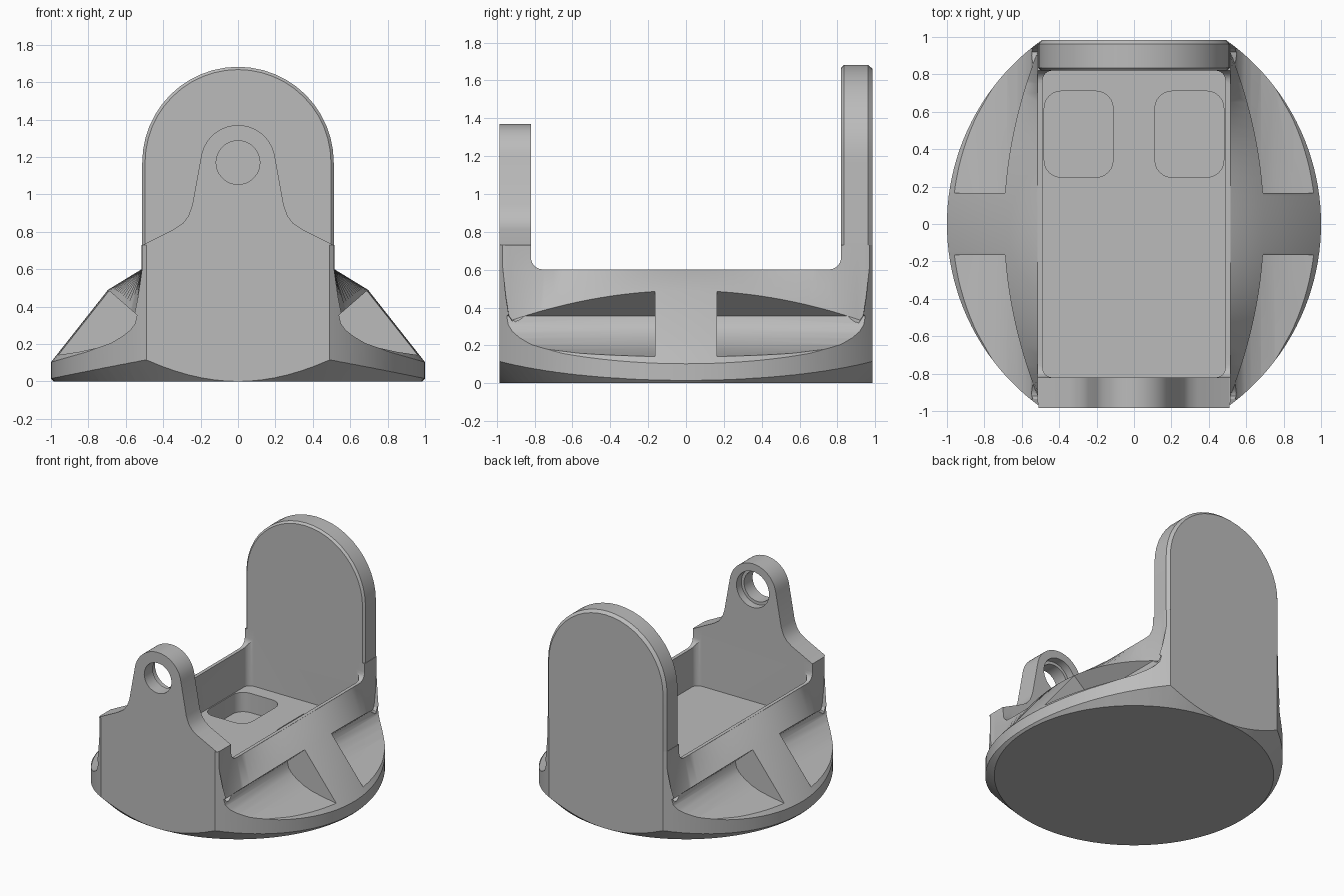
import bpy, bmesh
from math import sin, cos, pi, sqrt, radians

if "Cube" in bpy.data.objects:
    bpy.data.objects.remove(bpy.data.objects["Cube"])

GREY = (0.5, 0.5, 0.5, 1)
mat = bpy.data.materials.new("plain grey")
mat.use_nodes = True
mat.diffuse_color = GREY
mat.node_tree.nodes["Principled BSDF"].inputs["Base Color"].default_value = GREY

END = 0.985     # outer face of both end walls
INNER = 0.82    # inner face of both end walls
FLOOR = 0.30


def loft(name, sections):
    """Closed solid through matching rings of 3D points."""
    bm = bmesh.new()
    rings = [[bm.verts.new(p) for p in s] for s in sections]
    n = len(rings[0])
    for a, b in zip(rings, rings[1:]):
        for i in range(n):
            j = (i + 1) % n
            bm.faces.new((a[i], a[j], b[j], b[i]))
    bm.faces.new(rings[0])
    bm.faces.new(rings[-1])
    bmesh.ops.recalc_face_normals(bm, faces=bm.faces)
    me = bpy.data.meshes.new(name)
    bm.to_mesh(me)
    bm.free()
    me.materials.append(mat)
    ob = bpy.data.objects.new(name, me)
    bpy.context.collection.objects.link(ob)
    return ob


def prism_y(name, pts, y0, y1):
    return loft(name, [[(x, y, z) for x, z in pts] for y in (y0, y1)])


def arc(cx, cy, r, a0, a1, n):
    return [(cx + r * cos(radians(a0 + (a1 - a0) * i / n)),
             cy + r * sin(radians(a0 + (a1 - a0) * i / n))) for i in range(n + 1)]


def rounded_box(name, x0, x1, y0, y1, r, z0, z1):
    pts = (arc(x1 - r, y1 - r, r, 0, 90, 6) + arc(x0 + r, y1 - r, r, 90, 180, 6)
           + arc(x0 + r, y0 + r, r, 180, 270, 6) + arc(x1 - r, y0 + r, r, 270, 360, 6))
    return loft(name, [[(x, y, z) for x, y in pts] for z in (z0, z1)])


def boolean(ob, tool, operation="DIFFERENCE"):
    tool.hide_render = True
    mod = ob.modifiers.new("cut", "BOOLEAN")
    mod.operation, mod.solver, mod.object = operation, "EXACT", tool
    bpy.context.view_layer.objects.active = ob
    bpy.ops.object.modifier_apply(modifier=mod.name)
    bpy.data.objects.remove(tool)


# Body: lens-shaped plan with flared skirts, swept along y
FLARE = [(0.48, 0.66), (0.515, 0.6), (0.53, 0.48), (0.55, 0.36), (0.6, 0.285),
         (0.67, 0.215), (0.8, 0.16), (1.01, 0.1)]


def flare_height(x):
    for (xa, za), (xb, zb) in zip(FLARE, FLARE[1:]):
        if x <= xb:
            return za + (zb - za) * (x - xa) / (xb - xa)


def body_section(y, top):
    d = abs(y)
    xo = sqrt(1.206 ** 2 - d * d) - 0.206
    zo = flare_height(xo)
    mx = min(0.695 - 0.15 * (d / 0.84) ** 2, xo)
    tx = min(0.515, xo)
    mx = max(mx, tx)
    mz = max(0.355 + 0.87 * (mx - 0.54), zo + 0.004)
    half = [(xo, 0), (xo, zo), (mx, mz), (tx, 0.6 if mz < 0.595 else mz + 0.004), (tx, top)]
    return [(x, y, z) for x, z in half] + [(-x, y, z) for x, z in reversed(half)]


R = 0.065
stations = [(0.75 * i / 15, 0.601) for i in range(16)]
stations += [(INNER - R + R * sin(t), 0.601 + R * (1 - cos(t)))
             for t in [pi / 2 * i / 6 for i in range(1, 6)]]
stations += [(INNER - 0.0005, 0.601 + R)]
stations += [(INNER + (END - INNER) * i / 10, 0.73) for i in range(11)]
full = [(-y, t) for y, t in reversed(stations[1:])] + stations
body = loft("base_body", [body_section(y, t) for y, t in full])

# Conical chamfer around the round underside
cone = loft("chamfer_cone", [[(x, y, z) for x, y in arc(0, 0, 0.985 + z, 0, 360 - 3.75, 95)]
                             for z in (0, 1)])
boolean(body, cone, "INTERSECT")

# Tray and the two recesses in its floor
boolean(body, rounded_box("tray_cut", -0.488, 0.488, -INNER, INNER, 0.05, FLOOR, 1))
for s in (-1, 1):
    x0, x1 = sorted((s * 0.112, s * 0.48))
    boolean(body, rounded_box("recess_cut", x0, x1, 0.25, 0.71, 0.09, 0.15, 0.5))

# Scooped side pockets, leaving a rib in the middle of each side
SCOOP = [(1.1, 0.842), (0.54, 0.355), (0.55, 0.31), (0.575, 0.275), (0.62, 0.24),
         (0.68, 0.205), (0.75, 0.18), (0.85, 0.158), (0.97, 0.14), (1.1, 0.13)]
for sx in (-1, 1):
    for sy in (-1, 1):
        boolean(body, prism_y("pocket_cut", [(sx * x, z) for x, z in SCOOP],
                              sy * 0.165, sy * 0.96))

# Front wall: sloped shoulders rising to a rounded lug with a stepped hole
HUB = 1.17
side = [(0.51, 0.73), (0.34, 0.815), (0.295, 0.845), (0.265, 0.885), (0.245, 0.94)]
lug = side + arc(0, HUB, 0.2, 8, 172, 20) + [(-x, z) for x, z in reversed(side)]
front = prism_y("front_lug_wall", lug, -END, -INNER)
boolean(front, prism_y("hole_cut", arc(0, HUB, 0.117, 0, 350, 35), -1.1, -0.7))
boolean(front, prism_y("bore_cut", arc(0, HUB, 0.14, 0, 350, 35), -0.88, -0.7))


# Back wall: tall round-topped plate with chamfered edges
def arch(y, inset):
    r = 0.512 - inset
    pts = [(r, 0.73)] + arc(0, HUB, r, 0, 180, 24) + [(-r, 0.73)]
    return [(x, y, z) for x, z in pts]


back = loft("back_wall", [arch(INNER, 0.015), arch(INNER + 0.015, 0),
                          arch(END - 0.022, 0), arch(END, 0.02)])

# Smooth curved faces, keep hard edges
for ob in (body, front, back):
    bpy.ops.object.select_all(action="DESELECT")
    ob.select_set(True)
    bpy.context.view_layer.objects.active = ob
    bpy.ops.object.shade_smooth_by_angle(angle=radians(25))
